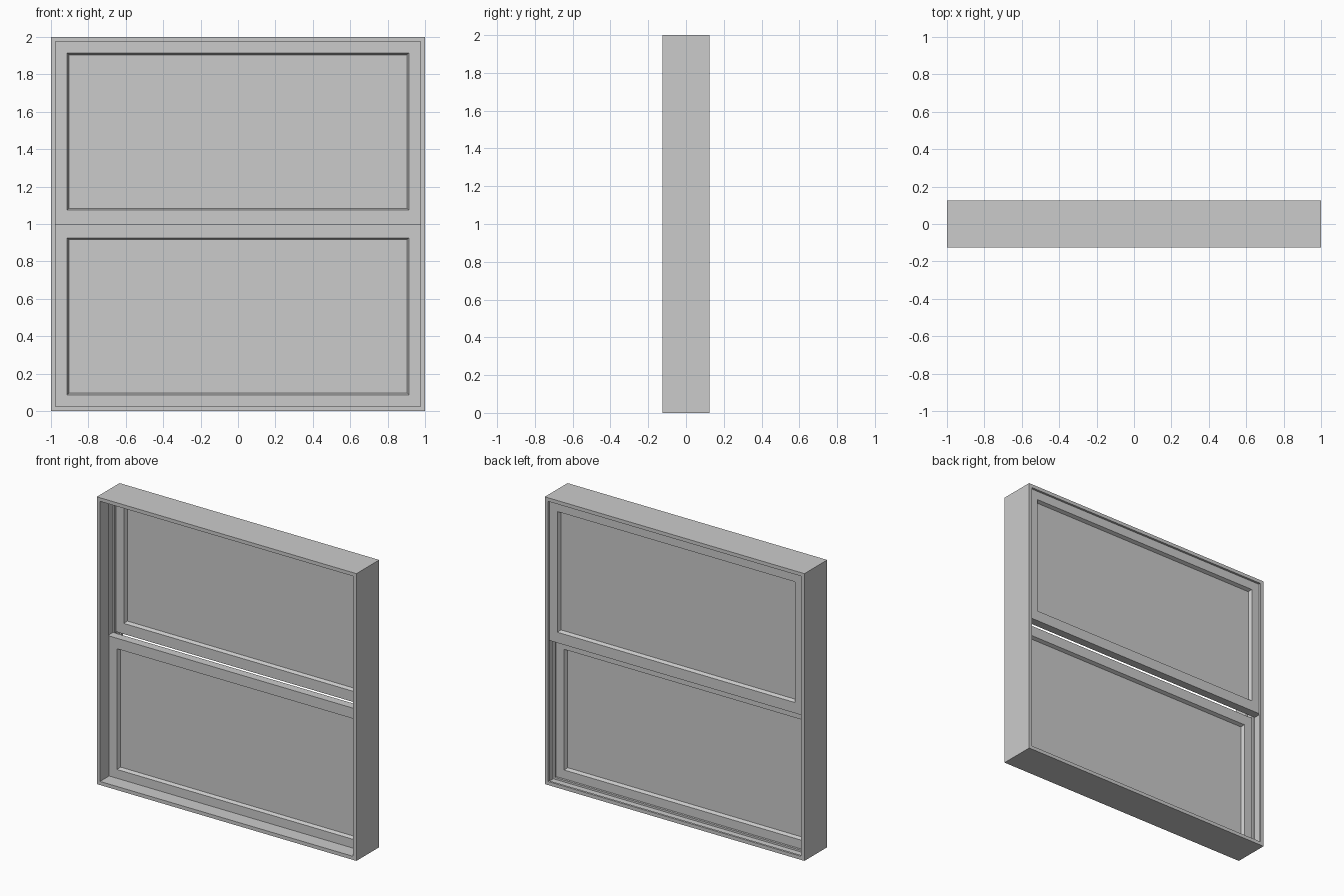
import bpy
import bmesh

if "Cube" in bpy.data.objects:
    bpy.data.objects.remove(bpy.data.objects["Cube"], do_unlink=True)

grey = bpy.data.materials.new("light grey")
grey.use_nodes = True
colour = (0.6, 0.6, 0.6, 1)
grey.diffuse_color = colour
grey.node_tree.nodes["Principled BSDF"].inputs["Base Color"].default_value = colour


def finish(bm, name):
    bmesh.ops.recalc_face_normals(bm, faces=bm.faces)
    mesh = bpy.data.meshes.new(name)
    bm.to_mesh(mesh)
    bm.free()
    mesh.materials.append(grey)
    obj = bpy.data.objects.new(name, mesh)
    bpy.context.collection.objects.link(obj)
    return obj


def mitred_frame(name, half_width, bottom, top, profile):
    """Sweep a closed (inset, y) profile around a rectangle with mitred corners."""
    bm = bmesh.new()
    rings = []
    for sx, up in ((-1, 0), (1, 0), (1, 1), (-1, 1)):
        ring = []
        for inset, y in profile:
            z = top - inset if up else bottom + inset
            ring.append(bm.verts.new((sx * (half_width - inset), y, z)))
        rings.append(ring)
    n = len(profile)
    for i in range(4):
        a, b = rings[i], rings[(i + 1) % 4]
        for j in range(n):
            k = (j + 1) % n
            bm.faces.new((a[j], b[j], b[k], a[k]))
    return finish(bm, name)


def box(name, half_width, y0, y1, z0, z1):
    bm = bmesh.new()
    bmesh.ops.create_cube(bm, size=1)
    for v in bm.verts:
        v.co.x *= 2 * half_width
        v.co.y = y1 if v.co.y > 0 else y0
        v.co.z = z1 if v.co.z > 0 else z0
    return finish(bm, name)


# Outer frame with two sash tracks separated by a parting bead
DEPTH, LIP, TRACK = 0.125, 0.025, 0.012
tracks = {"lower": (-0.025, 0.035), "upper": (0.05, 0.11)}
profile = [(0, -DEPTH), (LIP, -DEPTH)]
for y0, y1 in tracks.values():
    profile += [(LIP, y0), (TRACK, y0), (TRACK, y1), (LIP, y1)]
profile += [(LIP, DEPTH), (0, DEPTH)]
mitred_frame("outer_frame", 1, 0, 2, profile)


# Sliding sashes with chamfered glazing edges, and their panes
GAP, EDGE, CHAMFER, SLOPE = 0.001, 0.914, 0.01, 0.024
spans = {"lower": (TRACK + GAP, 1, 0.086, 0.926),
         "upper": (1, 2 - TRACK - GAP, 1.074, 1.914)}
half = 1 - TRACK - GAP
for side, (y0, y1) in tracks.items():
    y0, y1 = y0 + GAP, y1 - GAP
    z0, z1, open0, open1 = spans[side]
    rail = half - EDGE
    mitred_frame(side + "_sash", half, open0 - rail, open1 + rail, [
        (0, y0), (rail, y0), (rail + CHAMFER, y0 + SLOPE),
        (rail + CHAMFER, y1 - SLOPE), (rail, y1), (0, y1)])
    # Pane
    box(side + "_pane", EDGE - CHAMFER / 2, y0 + SLOPE, y1 - SLOPE,
        open0 + CHAMFER / 2, open1 - CHAMFER / 2)
    # Fill between the sash body and its full travel height
    if z1 > open1 + rail + GAP:
        box(side + "_top_rail", half, y0, y1, open1 + rail, z1)
    if z0 < open0 - rail - GAP:
        box(side + "_bottom_rail", half, y0, y1, z0, open0 - rail)
